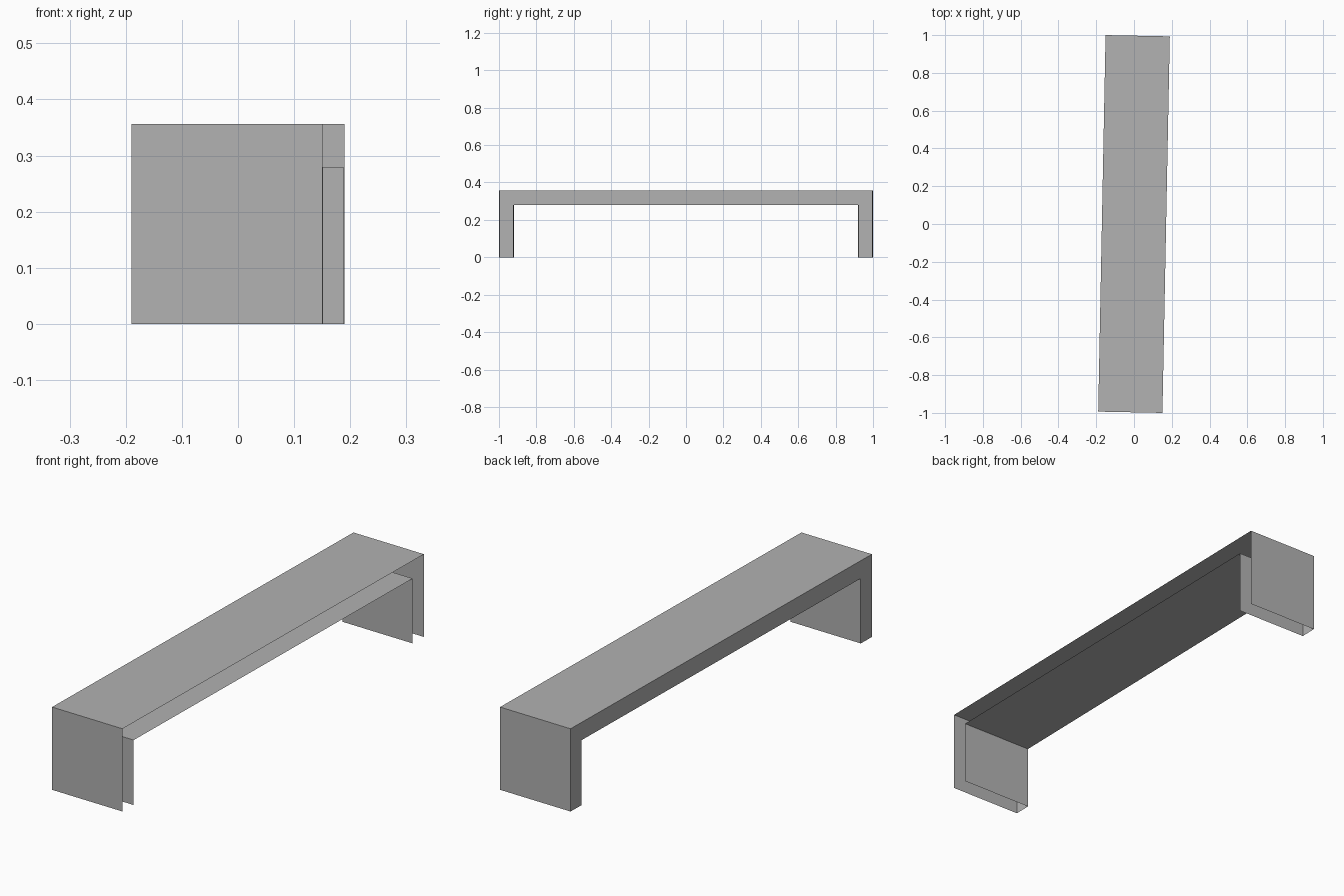
import bpy, bmesh, math
from mathutils import Matrix

cube = bpy.data.objects.get("Cube")
if cube:
    bpy.data.objects.remove(cube, do_unlink=True)

LENGTH, WIDTH, HEIGHT = 1.9936, 0.34, 0.356
BOARD, LEG = 0.0765, 0.074      # thickness of the top board and of the legs
TURN = math.radians(-1.12)      # slight turn about the vertical axis

grey = bpy.data.materials.new("grey")
grey.use_nodes = True
colour = (0.445, 0.445, 0.445, 1)
grey.diffuse_color = colour
grey.node_tree.nodes["Principled BSDF"].inputs["Base Color"].default_value = colour

# Bridge-shaped outline in (y, z): half of it, mirrored to close the loop
end, under = LENGTH / 2, HEIGHT - BOARD
half = [(-end + LEG, under), (-end + LEG, 0), (-end, 0), (-end, HEIGHT)]
outline = half + [(-y, z) for y, z in reversed(half)]

bm = bmesh.new()
closed_side = [bm.verts.new((-WIDTH / 2, y, z)) for y, z in outline]
open_side = [bm.verts.new((WIDTH / 2, y, z)) for y, z in outline]

# Panels along the outline; the feet are left open
count = len(outline)
for i in range(count):
    j = (i + 1) % count
    if outline[i][1] == 0 and outline[j][1] == 0:
        continue
    bm.faces.new((closed_side[i], closed_side[j], open_side[j], open_side[i]))

# Only the -x side is covered
bm.faces.new(list(reversed(closed_side)))
bmesh.ops.recalc_face_normals(bm, faces=bm.faces[:])
cover = next(f for f in bm.faces if len(f.verts) == count)
if cover.normal.x > 0:
    bmesh.ops.reverse_faces(bm, faces=bm.faces[:])
bm.transform(Matrix.Rotation(TURN, 4, "Z"))

mesh = bpy.data.meshes.new("bench_shell")
bm.to_mesh(mesh)
bm.free()
mesh.materials.append(grey)
bench = bpy.data.objects.new("bench_shell", mesh)
bpy.context.collection.objects.link(bench)
